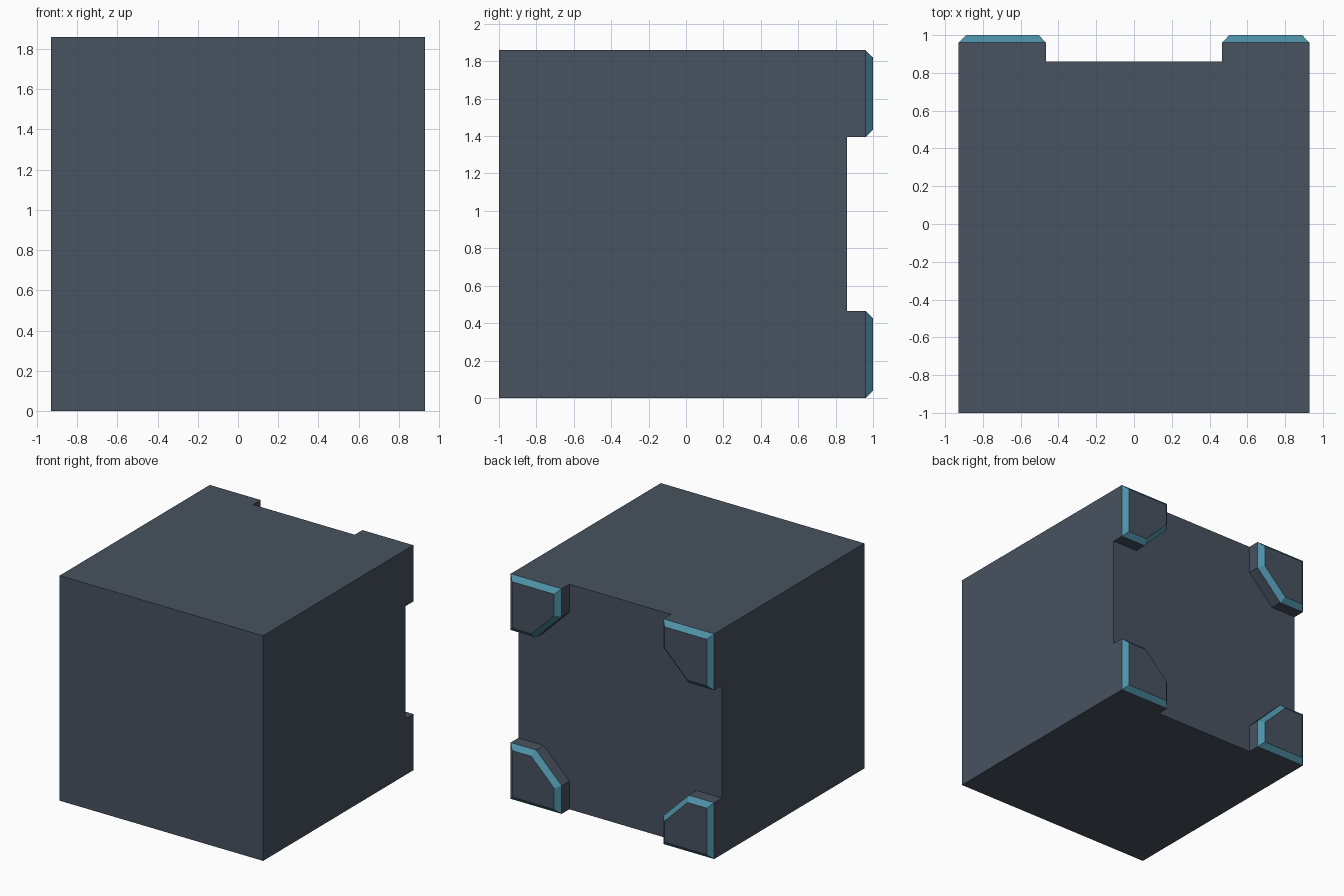
import bpy, bmesh
from mathutils import Vector

if "Cube" in bpy.data.objects:
    bpy.data.objects.remove(bpy.data.objects["Cube"])

HALF = 0.93          # half width and half height of the block
BACK = 0.86          # recessed back plane
PAD = HALF / 2       # corner pad size
CUT = PAD / 2        # chamfer on the pad's inner corner
BEVEL = 0.04


def material(name, rgb):
    m = bpy.data.materials.new(name)
    m.diffuse_color = (*rgb, 1)
    m.use_nodes = True
    m.node_tree.nodes["Principled BSDF"].inputs["Base Color"].default_value = m.diffuse_color
    return m


slate = material("slate", (0.065, 0.085, 0.115))
teal = material("teal", (0.075, 0.28, 0.38))


def make_object(name, bm, mats):
    bmesh.ops.recalc_face_normals(bm, faces=bm.faces)
    me = bpy.data.meshes.new(name)
    bm.to_mesh(me)
    bm.free()
    for m in mats:
        me.materials.append(m)
    ob = bpy.data.objects.new(name, me)
    ob.location.z = HALF
    bpy.context.collection.objects.link(ob)
    return ob


# Main block
bm = bmesh.new()
bmesh.ops.create_cube(bm, size=1)
depth = BACK + 1
bmesh.ops.scale(bm, vec=(2 * HALF, depth, 2 * HALF), verts=bm.verts)
bmesh.ops.translate(bm, vec=(0, BACK - depth / 2, 0), verts=bm.verts)
make_object("block", bm, [slate])


# Pentagon outline of a corner pad, shrunk evenly by d
def outline(d, y):
    inner, outer = HALF - PAD + d, HALF - d
    c = CUT - d * (2 - 2 ** 0.5)
    pts = [(inner + c, inner), (outer, inner), (outer, outer),
           (inner, outer), (inner, inner + c)]
    return [Vector((x, y, z)) for x, z in pts]


# Corner pads: straight sides, teal bevel, flat cap, mirrored to four corners
bm = bmesh.new()
rings = [[bm.verts.new(p) for p in outline(d, y)]
         for d, y in ((0, BACK), (0, 1 - BEVEL), (BEVEL, 1))]
for k in range(2):
    a, b = rings[k], rings[k + 1]
    for i in range(5):
        j = (i + 1) % 5
        f = bm.faces.new((a[i], a[j], b[j], b[i]))
        f.material_index = k
bm.faces.new(rings[2])
bm.faces.new(rings[0])
pads = make_object("corner_pads", bm, [slate, teal])
mirror = pads.modifiers.new("mirror", 'MIRROR')
mirror.use_axis = (True, False, True)
mirror.use_mirror_merge = False
